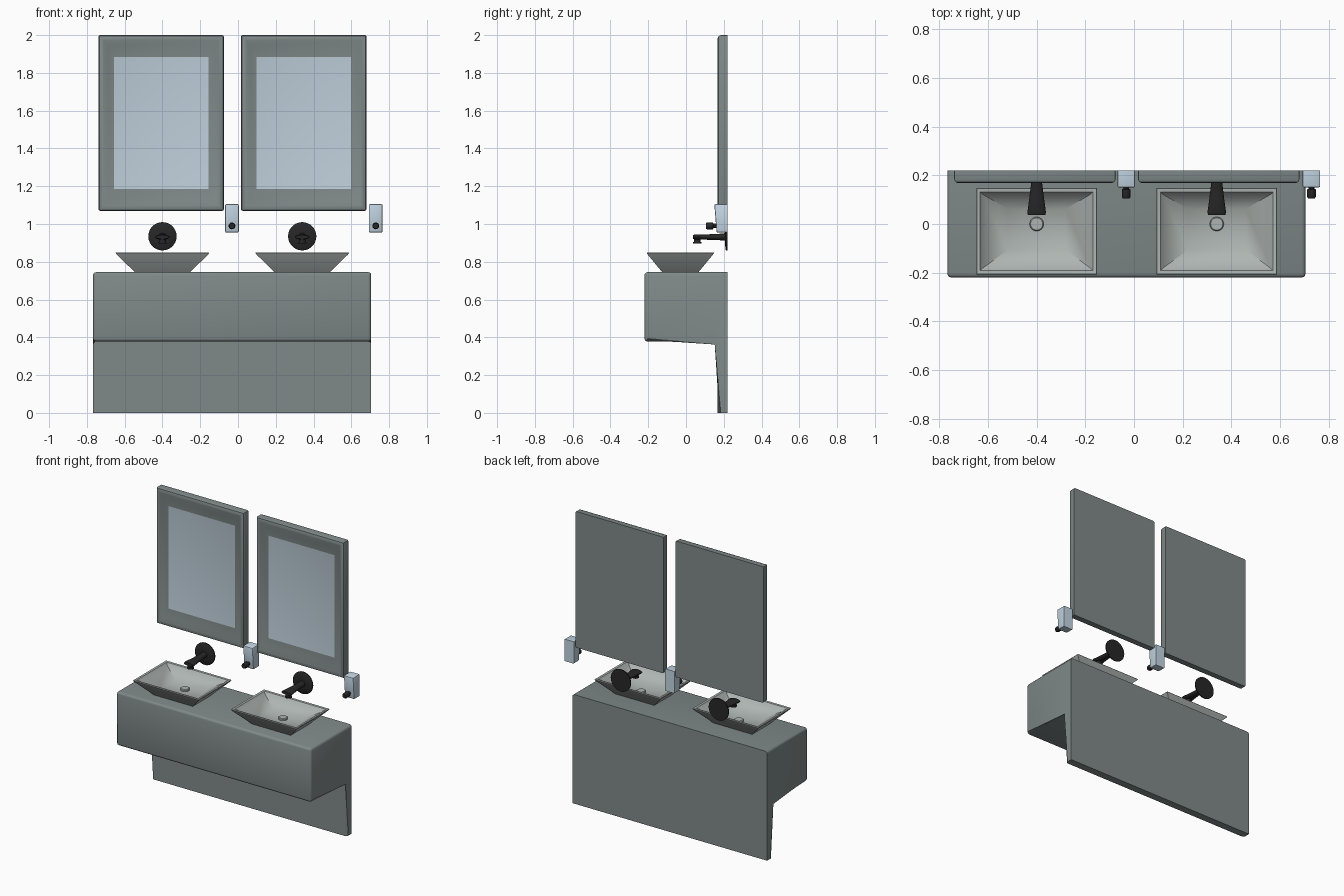
import bpy, bmesh, math
from mathutils import Matrix, Vector

if "Cube" in bpy.data.objects:
    bpy.data.objects.remove(bpy.data.objects["Cube"])


def mat(name, rgb):
    m = bpy.data.materials.new(name)
    m.diffuse_color = (*rgb, 1)
    m.use_nodes = True
    m.node_tree.nodes["Principled BSDF"].inputs["Base Color"].default_value = m.diffuse_color
    return m


STONE = mat("grey_green_stone", (0.215, 0.255, 0.25))
CERAMIC = mat("pale_ceramic", (0.42, 0.46, 0.44))
GLASS = mat("mirror_glass", (0.52, 0.62, 0.70))
PLASTIC = mat("pale_blue_plastic", (0.55, 0.67, 0.77))
BLACK = mat("black_metal", (0.02, 0.02, 0.02))


def finish(bm, name, mats, angle=35):
    bmesh.ops.recalc_face_normals(bm, faces=bm.faces[:])
    me = bpy.data.meshes.new(name)
    bm.to_mesh(me)
    bm.free()
    for m in mats:
        me.materials.append(m)
    ob = bpy.data.objects.new(name, me)
    bpy.context.collection.objects.link(ob)
    bpy.context.view_layer.objects.active = ob
    bpy.ops.object.select_all(action='DESELECT')
    ob.select_set(True)
    bpy.ops.object.shade_smooth_by_angle(angle=math.radians(angle))
    return ob


def bevel(bm, keep, w, seg=3):
    es = [e for e in bm.edges if keep(e)]
    bmesh.ops.bevel(bm, geom=es, offset=w, segments=seg, profile=0.5, affect='EDGES')


def loft(bm, rings, caps=(True, True)):
    # skin a list of closed point rings
    vs = [[bm.verts.new(p) for p in r] for r in rings]
    n = len(vs[0])
    bands = []
    for a, b in zip(vs, vs[1:]):
        bands.append([bm.faces.new((a[i], a[(i + 1) % n], b[(i + 1) % n], b[i])) for i in range(n)])
    first = bm.faces.new(vs[0]) if caps[0] else None
    last = bm.faces.new(vs[-1]) if caps[1] else None
    return bands, first, last


def rect_xy(cx, cy, hx, hy, z):
    return [(cx + sx * hx, cy + sy * hy, z) for sx, sy in ((-1, -1), (1, -1), (1, 1), (-1, 1))]


def rect_xz(cx, cz, hx, hz, y):
    return [(cx + sx * hx, y, cz + sz * hz) for sx, sz in ((-1, -1), (1, -1), (1, 1), (-1, 1))]


def ell_xz(cx, cz, rx, rz, y, n=20):
    return [(cx + rx * math.cos(2 * math.pi * i / n), y, cz + rz * math.sin(2 * math.pi * i / n)) for i in range(n)]


def circ_xy(cx, cy, r, z, n=24):
    return [(cx + r * math.cos(2 * math.pi * i / n), cy + r * math.sin(2 * math.pi * i / n), z) for i in range(n)]


# vanity: L profile of floating cabinet and back panel
bm = bmesh.new()
prof = [(0.22, 0), (0.168, 0), (0.168, 0.378), (-0.22, 0.378), (-0.22, 0.745), (0.22, 0.745)]
loft(bm, [[(x, y, z) for y, z in prof] for x in (-0.767, 0.705)])


def front_edge(e):
    a, b = (v.co for v in e.verts)
    mid = (a + b) / 2
    if max(a.y, b.y) > 0.2 and abs(a.y - b.y) < 0.01:
        return False
    if mid.z < 0.01:
        return False
    inner = abs(mid.y - 0.168) < 0.01 and mid.z > 0.3
    return not inner


bevel(bm, front_edge, 0.016)
finish(bm, "vanity_cabinet", [STONE], 50)


def mirror(name, cx):
    # frame slopes inward from a rounded rim to the glass
    cz = 1.535
    bm = bmesh.new()
    spec = [(0.332, 0.465, 0.22), (0.332, 0.465, 0.185), (0.327, 0.460, 0.173), (0.316, 0.449, 0.168),
            (0.304, 0.437, 0.170), (0.285, 0.405, 0.179), (0.25, 0.35, 0.190)]
    bands, back, glass = loft(bm, [rect_xz(cx, cz, *s) for s in spec])
    glass.material_index = 1
    corner = lambda e: (abs(e.verts[0].co.y - e.verts[1].co.y) > 0.03)
    bevel(bm, corner, 0.008, 2)
    finish(bm, name, [STONE, GLASS])


def basin(name, cx):
    # flared vessel, thin rim, hollow interior
    cy = -0.03
    bm = bmesh.new()
    loft(bm, [rect_xy(cx, cy, 0.145, 0.095, 0.744), rect_xy(cx, cy, 0.242, 0.173, 0.838),
              rect_xy(cx, cy, 0.248, 0.178, 0.847), rect_xy(cx, cy, 0.246, 0.176, 0.850),
              rect_xy(cx, cy, 0.232, 0.162, 0.848), rect_xy(cx, cy, 0.222, 0.152, 0.835),
              rect_xy(cx, cy + 0.008, 0.12, 0.085, 0.785), rect_xy(cx, cy + 0.02, 0.05, 0.05, 0.772)])
    finish(bm, name, [CERAMIC], 40)
    bm = bmesh.new()
    loft(bm, [circ_xy(cx, 0, r, z) for r, z in
              ((0.029, 0.765), (0.029, 0.781), (0.025, 0.785))])
    finish(bm, name + "_drain", [CERAMIC])


def faucet(name, cx):
    # round wall plate
    cz = 0.935
    bm = bmesh.new()
    loft(bm, [ell_xz(cx, cz, r, r, y, 28) for r, y in
              ((0.075, 0.22), (0.075, 0.213), (0.070, 0.209), (0.03, 0.206))])
    finish(bm, name + "_wall_plate", [BLACK])
    # spout widening toward its tip
    bm = bmesh.new()
    loft(bm, [ell_xz(cx, z, rx, rz, y) for rx, rz, y, z in
              ((0.022, 0.020, 0.21, 0.932), (0.023, 0.016, 0.165, 0.931),
               (0.031, 0.014, 0.10, 0.931), (0.038, 0.014, 0.05, 0.931), (0.036, 0.010, 0.036, 0.931))])
    finish(bm, name + "_spout", [BLACK])
    # outlet under the tip
    bm = bmesh.new()
    loft(bm, [circ_xy(cx, 0.06, r, z) for r, z in ((0.018, 0.925), (0.018, 0.906), (0.022, 0.904), (0.022, 0.896))])
    finish(bm, name + "_outlet", [BLACK])


def dispenser(name, cx):
    # wall box, slightly shallower at the bottom
    bm = bmesh.new()
    loft(bm, [rect_xy(cx, 0.191, 0.036, 0.029, 0.955), rect_xy(cx, 0.185, 0.036, 0.035, 1.105)])
    bevel(bm, lambda e: min(v.co.y for v in e.verts) < 0.18, 0.006, 2)
    finish(bm, name + "_box", [PLASTIC])
    # push nozzle
    bm = bmesh.new()
    loft(bm, [ell_xz(cx, 0.99, r, r, y) for r, y in
              ((0.012, 0.16), (0.012, 0.145), (0.018, 0.142), (0.018, 0.112), (0.014, 0.105))])
    finish(bm, name + "_nozzle", [BLACK])


# two matching wash stations
for side, mx, bx, dx in (("left", -0.407, -0.40, -0.032), ("right", 0.348, 0.34, 0.729)):
    mirror(side + "_mirror", mx)
    basin(side + "_basin", bx)
    faucet(side + "_faucet", bx)
    dispenser(side + "_dispenser", dx)
